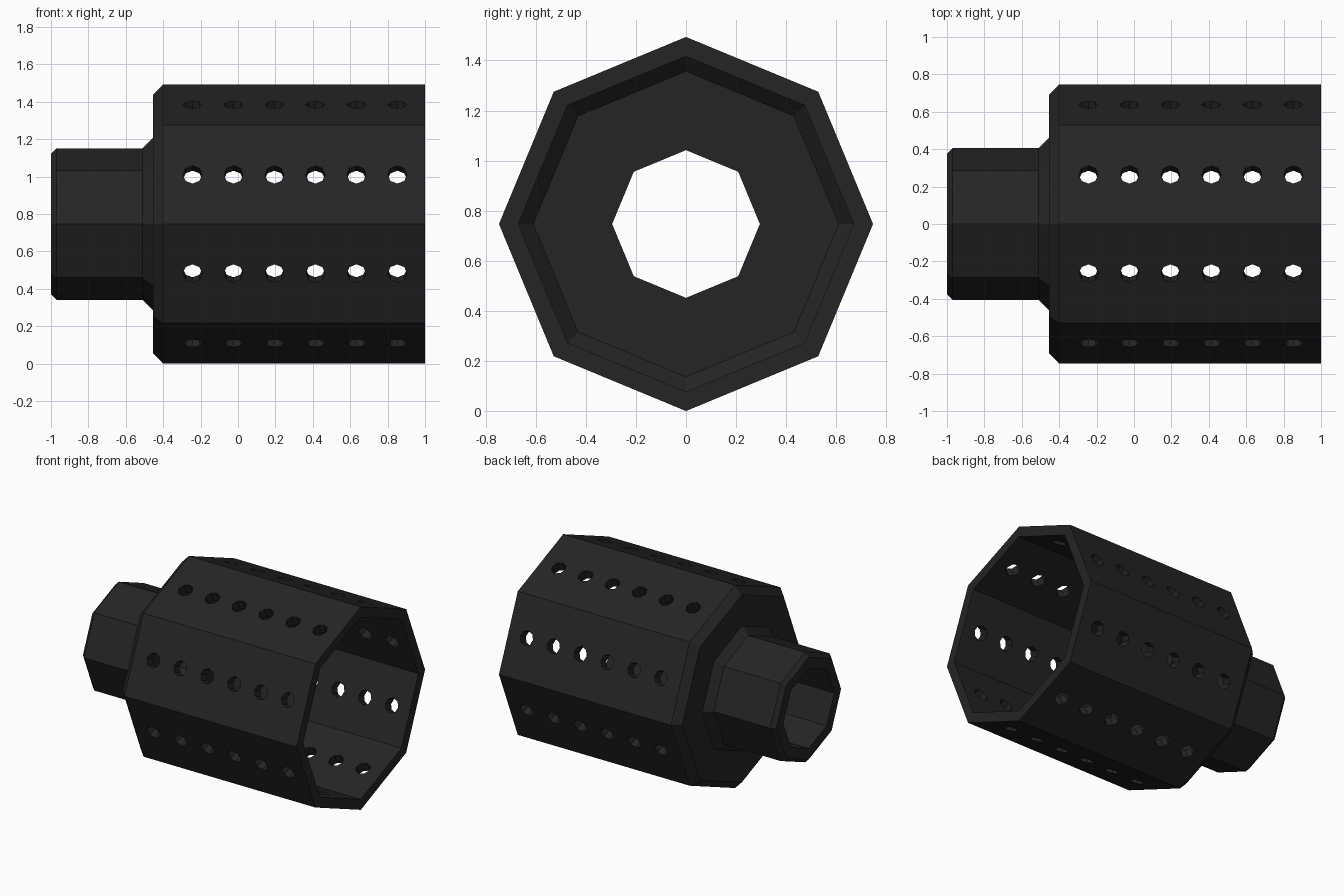
import bpy, bmesh, math
from mathutils import Matrix

if "Cube" in bpy.data.objects:
    bpy.data.objects.remove(bpy.data.objects["Cube"])

SIDES = 8
CENTRE_Z = 0.747

black = bpy.data.materials.new("matte black")
black.diffuse_color = (0.018, 0.018, 0.018, 1)
black.use_nodes = True
black.node_tree.nodes["Principled BSDF"].inputs["Base Color"].default_value = black.diffuse_color


def make_object(name, bm):
    bmesh.ops.recalc_face_normals(bm, faces=bm.faces)
    mesh = bpy.data.meshes.new(name)
    bm.to_mesh(mesh)
    bm.free()
    mesh.materials.append(black)
    obj = bpy.data.objects.new(name, mesh)
    bpy.context.collection.objects.link(obj)
    obj.location.z = CENTRE_Z
    return obj


# Closed wall profile (x, radius): neck, shoulder, barrel, cavity, bore
profile = [(-1, 0.375), (-0.97, 0.405), (-0.51, 0.405), (-0.455, 0.46),
           (-0.455, 0.69), (-0.40, 0.747), (1, 0.747),
           (1, 0.67), (-0.34, 0.67), (-0.40, 0.61), (-0.40, 0.295), (-1, 0.295)]

# Octagonal body swept round the x axis, with a corner at the top
bm = bmesh.new()
rings = []
for i in range(SIDES):
    a = math.tau * i / SIDES
    rings.append([bm.verts.new((x, r * math.sin(a), r * math.cos(a))) for x, r in profile])
n = len(profile)
for i in range(SIDES):
    p, q = rings[i], rings[(i + 1) % SIDES]
    for j in range(n):
        k = (j + 1) % n
        bm.faces.new((p[j], p[k], q[k], q[j]))
body = make_object("vented_octagonal_body", bm)

# Six vent holes through the middle of each flat side
bm = bmesh.new()
for i in range(SIDES):
    turn = Matrix.Rotation(math.tau * (i + 0.5) / SIDES, 4, 'X')
    for k in range(6):
        place = Matrix.Translation((-0.243 + 0.219 * k, 0, 0)) @ turn @ Matrix.Translation((0, 0, 0.66))
        bmesh.ops.create_cone(bm, cap_ends=True, segments=8, radius1=0.052,
                              radius2=0.052, depth=0.24, matrix=place)
cutter = make_object("vent_hole_cutter", bm)
cutter.hide_render = True

cut = body.modifiers.new("vent holes", 'BOOLEAN')
cut.operation = 'DIFFERENCE'
cut.solver = 'EXACT'
cut.object = cutter

# Bake the cut and discard the cutter
bpy.context.view_layer.objects.active = body
body.select_set(True)
bpy.ops.object.modifier_apply(modifier=cut.name)
bpy.data.objects.remove(cutter)
